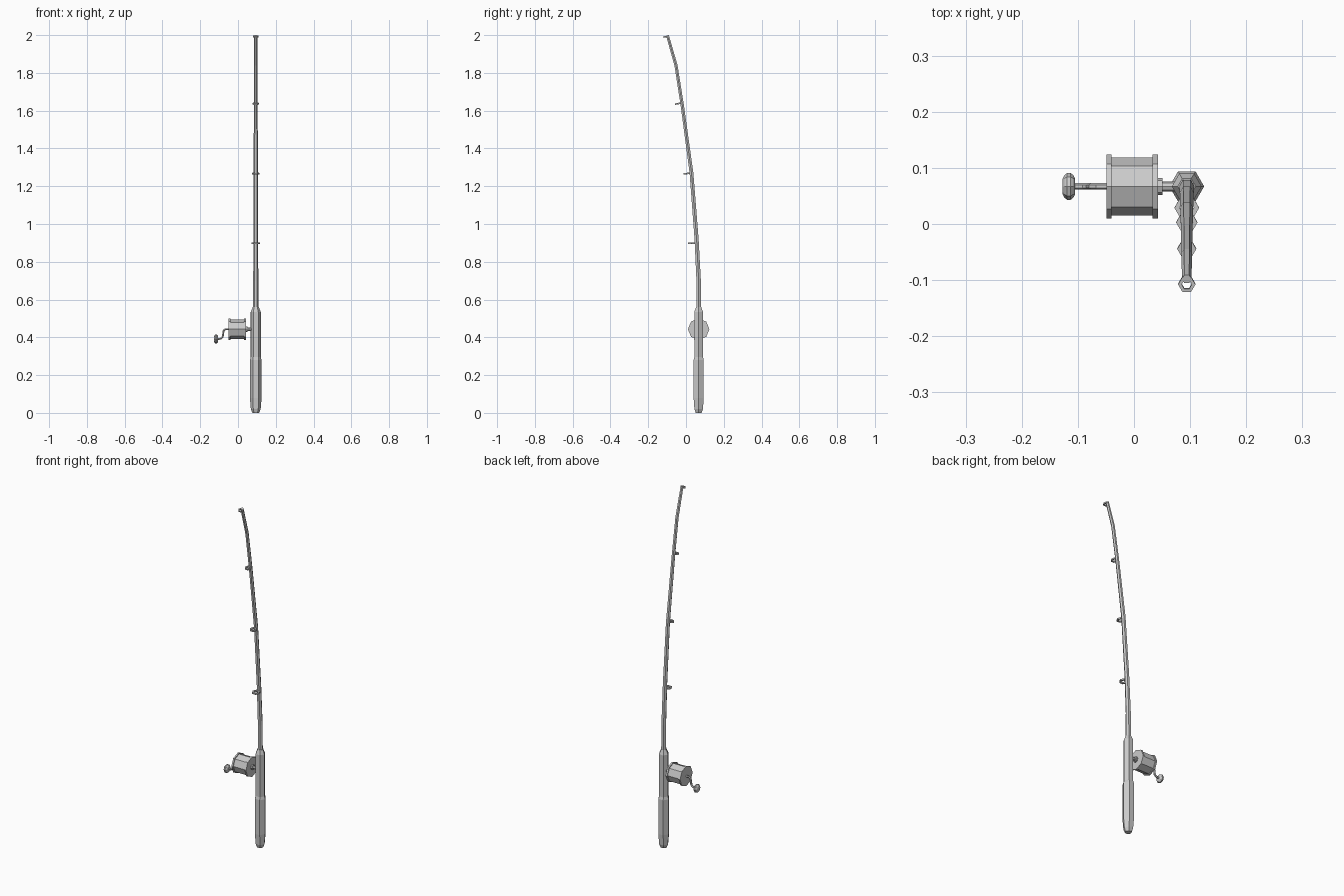
import bpy, bmesh, math
from mathutils import Vector

if "Cube" in bpy.data.objects:
    bpy.data.objects.remove(bpy.data.objects["Cube"])

RX, RY = 0.094, 0.067      # rod axis
REEL_Z = 0.443


def loft(name, points, radii, side, sides=6, axis=None, closed=False):
    """Join polygon sections along a planar path; 'side' is perpendicular to the path."""
    pts = [Vector(p) for p in points]
    u = Vector(side)
    bm = bmesh.new()
    loops = []
    for i, (p, r) in enumerate(zip(pts, radii)):
        if axis:
            t = Vector(axis).normalized()
        else:
            a = (p - pts[i - 1]).normalized() if i else Vector()
            b = (pts[i + 1] - p).normalized() if i < len(pts) - 1 else Vector()
            t = (a + b).normalized()
        v = t.cross(u)
        loops.append([bm.verts.new(p + r * (math.cos(k * math.tau / sides) * u
                                            + math.sin(k * math.tau / sides) * v))
                      for k in range(sides)])
    pairs = list(zip(loops, loops[1:]))
    if closed:
        pairs.append((loops[-1], loops[0]))
    else:
        bm.faces.new(loops[0])
        bm.faces.new(loops[-1])
    for a, b in pairs:
        for k in range(sides):
            n = (k + 1) % sides
            bm.faces.new((a[k], a[n], b[n], b[k]))
    bmesh.ops.recalc_face_normals(bm, faces=bm.faces)
    mesh = bpy.data.meshes.new(name)
    bm.to_mesh(mesh)
    bm.free()
    ob = bpy.data.objects.new(name, mesh)
    bpy.context.collection.objects.link(ob)
    return ob


X, Y = (1, 0, 0), (0, 1, 0)

# Grip: thick lower handle and slimmer upper handle
grip = [(0, .018), (.02, .026), (.08, .031), (.28, .031), (.295, .0265),
        (.535, .0265), (.56, .016)]
loft("grip", [(RX, RY, z) for z, r in grip], [r for z, r in grip], X)

# Curved tapering rod
rod = [(.067, .54, .0145), (.067, .70, .0135), (.056, .92, .0125), (.029, 1.27, .0115),
       (-.020, 1.63, .010), (-.053, 1.84, .0095), (-.098, 1.998, .0085)]
loft("rod", [(RX, y, z) for y, z, r in rod], [r for y, z, r in rod], X)

# Line guides: flat hexagonal rings square to the rod
guides = [(.029, .898, .022, (0, -.06, 1)), (.003, 1.267, .019, (0, -.1, 1)),
          (-.044, 1.637, .017, (0, -.16, 1)), (-.107, 1.992, .0155, (0, -.2, 1))]
for i, (y, z, r, axis) in enumerate(guides):
    h = Vector(axis).normalized() * .004
    c = Vector((RX, y, z))
    loft(f"line_guide_{i + 1}", [c - h, c + h, c + h, c - h],
         [r, r, r * .58, r * .58], X, axis=axis, closed=True)

# Reel: octagonal drum between two flanges, one continuous profile
reel = [(-.049, .057), (-.040, .057), (-.040, .0515), (.033, .0515), (.033, .057), (.043, .057)]
loft("reel_drum", [(x, RY, REEL_Z) for x, r in reel], [r for x, r in reel], Y, 8, axis=X)

# Mount joining the reel to the grip
mount = [(.042, .015), (.051, .015), (.051, .009), (.085, .009)]
loft("reel_mount", [(x, RY, REEL_Z) for x, r in mount], [r for x, r in mount], Y, 8, axis=X)

# S-shaped crank arm
crank = [(-.045, .443), (-.066, .443), (-.076, .436), (-.081, .402), (-.090, .393), (-.110, .391)]
loft("crank_arm", [(x, RY, z) for x, z in crank], [.0058] * len(crank), Y, 6)

# Rounded crank knob
knob = [(-.127, .014), (-.124, .020), (-.119, .024), (-.113, .024), (-.108, .020), (-.105, .014)]
loft("crank_knob", [(x, RY, .391) for x, r in knob], [r for x, r in knob], Y, 8, axis=X)
